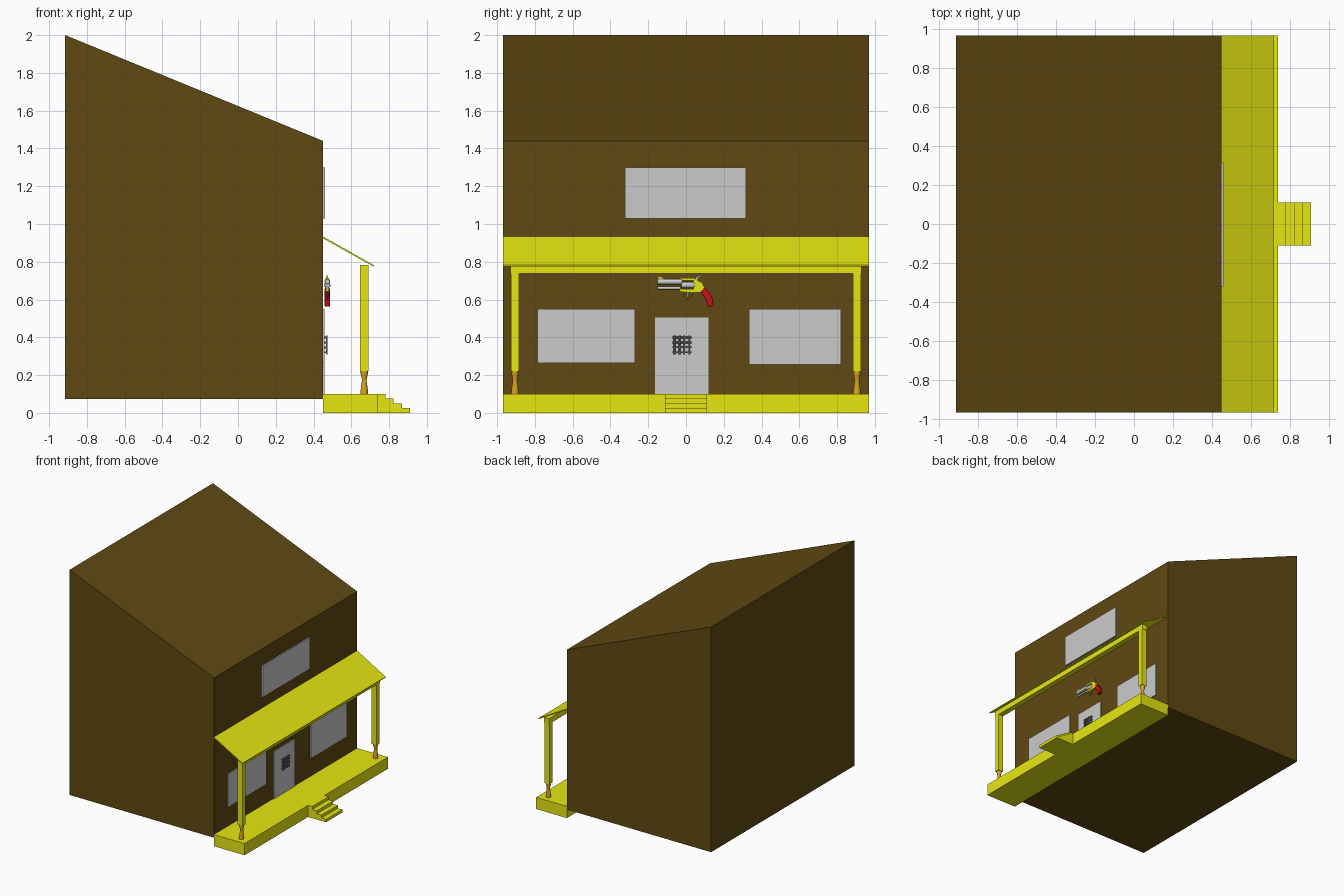
import bpy, bmesh, math
from mathutils import Vector

if "Cube" in bpy.data.objects:
    bpy.data.objects.remove(bpy.data.objects["Cube"])


def material(name, rgb):
    m = bpy.data.materials.new(name)
    m.diffuse_color = (*rgb, 1)
    m.use_nodes = True
    m.node_tree.nodes["Principled BSDF"].inputs["Base Color"].default_value = m.diffuse_color
    return m


BROWN = material("brown_wood", (0.115, 0.066, 0.006))
YELLOW = material("yellow_wood", (0.8, 0.8, 0.006))
ORANGE = material("orange_wood", (0.7, 0.36, 0.01))
RED = material("red_grip", (0.6, 0.005, 0.01))
DARK = material("dark_iron", (0.15, 0.15, 0.15))


def finish(name, bm, mat=None, smooth=False):
    bmesh.ops.recalc_face_normals(bm, faces=bm.faces)
    me = bpy.data.meshes.new(name)
    bm.to_mesh(me)
    bm.free()
    ob = bpy.data.objects.new(name, me)
    bpy.context.collection.objects.link(ob)
    if mat:
        me.materials.append(mat)
    if smooth:
        bpy.ops.object.select_all(action='DESELECT')
        ob.select_set(True)
        bpy.context.view_layer.objects.active = ob
        bpy.ops.object.shade_smooth_by_angle(angle=math.radians(40))
    return ob


def prism(name, pts, lo, hi, axis, mat=None):
    """Extrude an outline: (x, z) points along y, or (y, z) points along x."""
    bm = bmesh.new()
    place = (lambda a, b, d: (a, d, b)) if axis == 'y' else (lambda a, b, d: (d, a, b))
    face = bm.faces.new([bm.verts.new(place(a, b, lo)) for a, b in pts])
    res = bmesh.ops.extrude_face_region(bm, geom=[face])
    verts = [v for v in res['geom'] if isinstance(v, bmesh.types.BMVert)]
    bmesh.ops.translate(bm, verts=verts, vec=place(0, 0, hi - lo))
    return finish(name, bm, mat)


def box(name, x, y, z, mat=None):
    pts = [(x[0], z[0]), (x[1], z[0]), (x[1], z[1]), (x[0], z[1])]
    return prism(name, pts, y[0], y[1], 'y', mat)


def lathe(name, profile, origin, axis, mat=None, sides=24):
    """Spin (radius, distance) points around an axis through origin."""
    bm = bmesh.new()
    rings = []
    rot = Vector((0, 0, 1)).rotation_difference(Vector(axis))
    for r, h in profile:
        rings.append([bm.verts.new(Vector(origin) + rot @ Vector((
            r * math.cos(math.tau * i / sides), r * math.sin(math.tau * i / sides), h)))
            for i in range(sides)])
    for a, b in zip(rings, rings[1:]):
        for i in range(sides):
            j = (i + 1) % sides
            bm.faces.new((a[i], a[j], b[j], b[i]))
    bm.faces.new(rings[0])
    bm.faces.new(rings[-1])
    return finish(name, bm, mat, True)


W = 0.968   # half width of the house
WALL = 0.45  # front wall plane

# House body with a single sloping roof
prism("house_body", [(-0.915, 0.073), (WALL, 0.073), (WALL, 1.44), (-0.915, 2.0)],
      -W, W, 'y', BROWN)

# Porch floor and its steps
box("porch_floor", (WALL, 0.74), (-W, W), (0, 0.10), YELLOW)
outline = [(0.74, 0)]
for i, x in enumerate((0.91, 0.867, 0.824, 0.78)):
    z = 0.025 * i
    outline += [(x, z), (x, z + 0.025)]
outline.append((0.74, 0.10))
prism("porch_steps", outline, -0.11, 0.11, 'y', YELLOW)

# Porch roof, beam and posts on turned feet
prism("porch_roof", [(WALL, 0.924), (0.718, 0.774), (0.72, 0.782), (WALL, 0.934)],
      -W, W, 'y', YELLOW)
box("porch_beam", (0.645, 0.692), (-0.93, 0.93), (0.737, 0.783), YELLOW)
foot = [(0.020, 0), (0.020, 0.012), (0.018, 0.03), (0.013, 0.065),
        (0.013, 0.08), (0.020, 0.11), (0.020, 0.12)]
for side, label in ((-1, "left"), (1, "right")):
    c = side * 0.905
    box(label + "_post", (0.645, 0.692), (c - 0.021, c + 0.021), (0.22, 0.74), YELLOW)
    lathe(label + "_post_foot", foot, (0.6685, c, 0.10), (0, 0, 1), ORANGE)

# Windows and door on the front wall
box("left_window", (WALL, 0.458), (-0.787, -0.27), (0.265, 0.55))
box("right_window", (WALL, 0.458), (0.333, 0.82), (0.255, 0.55))
box("upper_window", (WALL, 0.461), (-0.322, 0.317), (1.03, 1.298))
box("door", (WALL, 0.457), (-0.165, 0.12), (0.10, 0.505))

# Door grille: crossed bars standing on short pegs
for i in range(4):
    o = (i - 1.5) * 0.026
    lathe(f"grille_upright_{i}", [(0.005, 0), (0.005, 0.10)],
          (0.470, -0.022 + o, 0.31), (0, 0, 1), DARK, 10)
    lathe(f"grille_crossbar_{i}", [(0.005, 0), (0.005, 0.10)],
          (0.470, -0.072, 0.36 + o), (0, 1, 0), DARK, 10)
    for s in (-1, 1):
        lathe(f"grille_peg_{i}_{s}", [(0.005, 0), (0.005, 0.018)],
              (0.455, -0.022 + s * 0.039, 0.36 + o), (1, 0, 0), DARK, 10)

# Ornamental revolver above the door, muzzle towards -y
GX = 0.473
lathe("revolver_barrel", [(0.010, 0.03), (0.010, 0), (0.015, 0), (0.015, 0.13)],
      (GX, -0.15, 0.695), (0, 1, 0))
lathe("revolver_rod", [(0.008, 0), (0.008, 0.12)], (GX, -0.15, 0.661), (0, 1, 0), None, 12)
prism("revolver_sight", [(-0.148, 0.705), (-0.115, 0.705), (-0.12, 0.715), (-0.148, 0.727)],
      GX - 0.004, GX + 0.004, 'x', YELLOW)
lathe("revolver_cylinder", [(0.014, 0), (0.017, 0.005), (0.017, 0.065), (0.014, 0.07)],
      (GX, -0.025, 0.677), (0, 1, 0), None, 12)
prism("revolver_frame",
      [(-0.035, 0.642), (0.03, 0.638), (0.075, 0.638), (0.10, 0.66), (0.085, 0.69),
       (0.055, 0.705), (0.04, 0.715), (-0.035, 0.715), (-0.035, 0.70), (0.04, 0.70),
       (0.04, 0.655), (-0.035, 0.655)], GX - 0.010, GX + 0.010, 'x', YELLOW)
prism("revolver_hammer", [(0.045, 0.70), (0.06, 0.70), (0.065, 0.715), (0.08, 0.722),
                          (0.075, 0.728), (0.055, 0.722)], GX - 0.004, GX + 0.004, 'x')
prism("revolver_trigger", [(0.005, 0.642), (0.015, 0.642), (0.012, 0.612), (0.006, 0.608)],
      GX - 0.003, GX + 0.003, 'x')
grip = prism("revolver_grip",
             [(0.078, 0.638), (0.098, 0.663), (0.122, 0.642), (0.14, 0.608), (0.147, 0.565),
              (0.112, 0.562), (0.108, 0.592), (0.097, 0.615)], GX - 0.014, GX + 0.014, 'x', RED)
bev = grip.modifiers.new("round_edges", 'BEVEL')
bev.width = 0.005
bev.segments = 2

# Trigger guard loop
bpy.ops.mesh.primitive_torus_add(major_radius=0.021, minor_radius=0.003, major_segments=24,
                                 minor_segments=8, location=(GX, 0.012, 0.625),
                                 rotation=(0, math.pi / 2, 0))
bpy.context.object.name = "revolver_trigger_guard"
bpy.context.object.data.materials.append(YELLOW)
